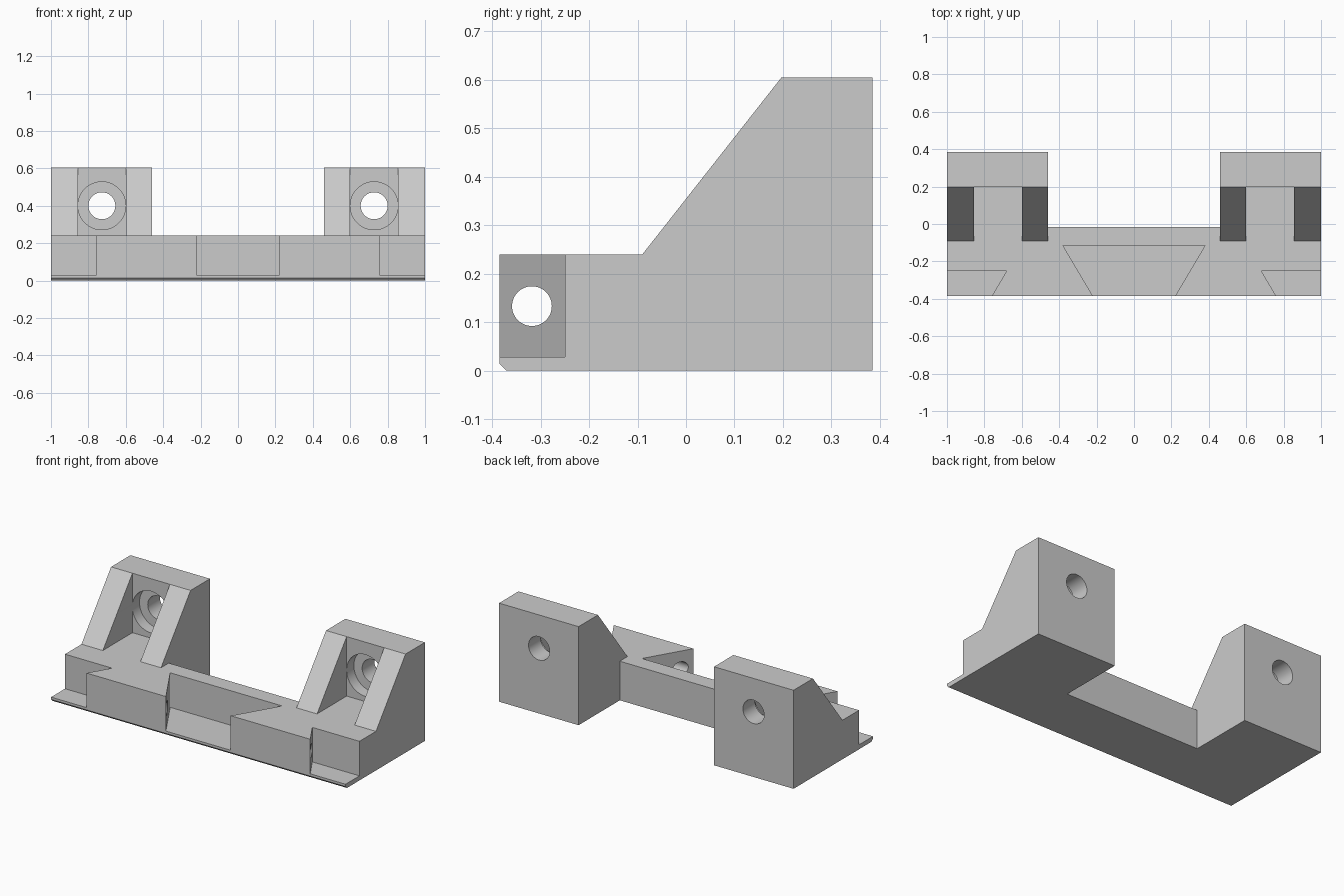
import bpy, bmesh
from math import radians
from mathutils import Matrix, Vector

cube = bpy.data.objects.get("Cube")
if cube:
    bpy.data.objects.remove(cube, do_unlink=True)

grey = bpy.data.materials.new("plain grey")
grey.use_nodes = True
colour = (0.6, 0.6, 0.6, 1)
grey.diffuse_color = colour
grey.node_tree.nodes["Principled BSDF"].inputs["Base Color"].default_value = colour


def finish(name, bm):
    bmesh.ops.recalc_face_normals(bm, faces=bm.faces)
    mesh = bpy.data.meshes.new(name)
    bm.to_mesh(mesh)
    bm.free()
    mesh.materials.append(grey)
    ob = bpy.data.objects.new(name, mesh)
    bpy.context.collection.objects.link(ob)
    return ob


def prism(name, profile, start, end, axis):
    """Extrude a y-z profile along x, or an x-y profile along z."""
    bm = bmesh.new()
    place = (lambda a, b: (start, a, b)) if axis == "x" else (lambda a, b: (a, b, start))
    face = bm.faces.new([bm.verts.new(place(a, b)) for a, b in profile])
    step = Vector((end - start, 0, 0)) if axis == "x" else Vector((0, 0, end - start))
    new = bmesh.ops.extrude_face_region(bm, geom=[face])["geom"]
    bmesh.ops.translate(bm, vec=step, verts=[v for v in new if isinstance(v, bmesh.types.BMVert)])
    return finish(name, bm)


def rod(name, radius, centre, length, axis):
    bm = bmesh.new()
    turn = Matrix.Rotation(radians(90), 4, "Y" if axis == "x" else "X")
    bmesh.ops.create_cone(bm, cap_ends=True, segments=64, radius1=radius, radius2=radius,
                          depth=length, matrix=Matrix.Translation(centre) @ turn)
    return finish(name, bm)


# Overall side profile, with a small chamfer along the lower front edge
front, back, deck, top = -0.385, 0.385, 0.24, 0.605
fold, crest = -0.09, 0.197
body = prism("mounting_bracket", [(front, 0.014), (front + 0.014, 0), (back, 0), (back, top),
             (crest, top), (fold, deck), (front, deck)], -1, 1, "x")

cutters = []
# Gap between the two towers, leaving the front bar
cutters.append(prism("tower_gap", [(-0.015, -0.1), (0.5, -0.1), (0.5, 0.8), (fold, 0.8),
               (fold, deck), (-0.015, deck)], -0.46, 0.46, "x"))

# Central dovetail slot, continued straight past the front face
shelf = 0.028
slope = (0.38 - 0.22) / (-0.115 - front)
mouth = 0.22 - 0.1 * slope
cutters.append(prism("dovetail_slot", [(-mouth, front - 0.1), (mouth, front - 0.1),
               (0.38, -0.115), (-0.38, -0.115)], shelf, 0.5, "z"))

for s in (-1, 1):
    # Corner notch with an undercut side
    lip = 0.76 + 0.1 * slope
    cutters.append(prism("corner_notch", [(s * lip, front - 0.1), (s * 1.2, front - 0.1),
                   (s * 1.2, -0.25), (s * 0.68, -0.25)], shelf, 0.5, "z"))
    # Pocket between the gussets of a tower
    a, b = sorted((s * 0.6, s * 0.855))
    cutters.append(prism("tower_pocket", [(fold, deck), (crest, deck), (crest, 0.8),
                   (fold, 0.8)], a, b, "x"))
    # Screw hole and its counterbore
    cutters.append(rod("screw_hole", 0.072, (s * 0.728, 0.3, 0.4), 0.4, "y"))
    cutters.append(rod("counterbore", 0.128, (s * 0.728, crest - 0.03, 0.4), 0.2, "y"))

# Cross hole through the front bar
cutters.append(rod("cross_hole", 0.041, (0, -0.318, 0.133), 2.4, "x"))

for cutter in cutters:
    cutter.hide_render = True
    cut = body.modifiers.new(cutter.name, "BOOLEAN")
    cut.operation = "DIFFERENCE"
    cut.solver = "EXACT"
    cut.object = cutter

# Apply the cuts and remove the cutters
bpy.context.view_layer.update()
result = bpy.data.meshes.new_from_object(body.evaluated_get(bpy.context.evaluated_depsgraph_get()))
body.modifiers.clear()
body.data = result
result.materials.clear()
result.materials.append(grey)
for cutter in cutters:
    bpy.data.objects.remove(cutter, do_unlink=True)

bpy.ops.object.select_all(action="DESELECT")
body.select_set(True)
bpy.context.view_layer.objects.active = body
bpy.ops.object.shade_smooth_by_angle(angle=radians(30))
